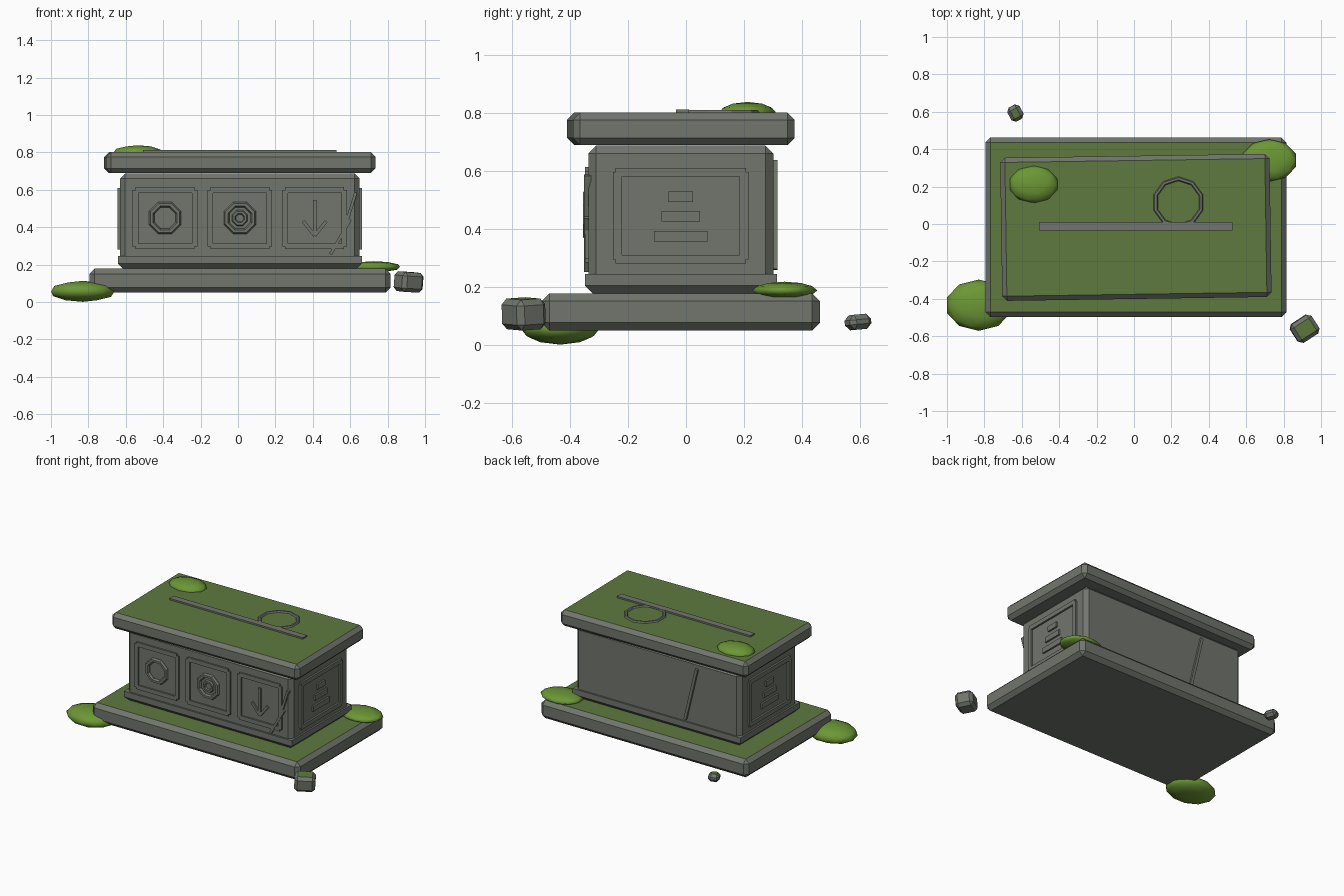
import bpy, bmesh, math
from mathutils import Matrix, Vector, Euler

if "Cube" in bpy.data.objects:
    bpy.data.objects.remove(bpy.data.objects["Cube"])

CX, CY = 0.01, -0.018          # centre of the altar


def material(name, rgb):
    m = bpy.data.materials.new(name)
    m.diffuse_color = (*rgb, 1)
    m.use_nodes = True
    m.node_tree.nodes["Principled BSDF"].inputs["Base Color"].default_value = m.diffuse_color
    return m


STONE = material("grey stone", (0.165, 0.182, 0.152))
TOP = material("mossy stone top", (0.115, 0.195, 0.050))
MOSS = material("bright moss", (0.150, 0.310, 0.036))


def finish(name, bm, mats, mossy_top=False, smooth=False):
    bmesh.ops.recalc_face_normals(bm, faces=bm.faces)
    for f in bm.faces:
        f.smooth = smooth
        f.normal_update()
        if mossy_top and f.normal.z > 0.85:
            f.material_index = 1
    me = bpy.data.meshes.new(name)
    bm.to_mesh(me)
    bm.free()
    for m in mats:
        me.materials.append(m)
    ob = bpy.data.objects.new(name, me)
    bpy.context.collection.objects.link(ob)
    return ob


def box(name, centre, size, bevel=0.0, rot=(0, 0, 0), mossy_top=False):
    bm = bmesh.new()
    bmesh.ops.create_cube(bm, size=1)
    bmesh.ops.scale(bm, vec=size, verts=bm.verts)
    if bevel:
        bmesh.ops.bevel(bm, geom=bm.edges[:], offset=bevel, segments=1,
                        affect='EDGES', profile=0.5)
    bm.transform(Matrix.Translation(centre) @ Euler(rot).to_matrix().to_4x4())
    return finish(name, bm, [STONE, TOP], mossy_top)


def ring(name, centre, major, minor, sides, rot=(0, 0, 0), phase=0.0, tube=6):
    bm = bmesh.new()
    rows = []
    for i in range(sides):
        a = 2 * math.pi * i / sides + phase
        row = []
        for j in range(tube):
            b = 2 * math.pi * j / tube
            r = major + minor * math.cos(b)
            row.append(bm.verts.new((r * math.cos(a), r * math.sin(a), minor * math.sin(b))))
        rows.append(row)
    for i in range(sides):
        p, q = rows[i], rows[(i + 1) % sides]
        for j in range(tube):
            k = (j + 1) % tube
            bm.faces.new((p[j], q[j], q[k], p[k]))
    bm.transform(Matrix.Translation(centre) @ Euler(rot).to_matrix().to_4x4())
    return finish(name, bm, [STONE])


def moss(name, centre, radii):
    bm = bmesh.new()
    bmesh.ops.create_icosphere(bm, subdivisions=2, radius=1)
    bmesh.ops.scale(bm, vec=radii, verts=bm.verts)
    bmesh.ops.translate(bm, vec=centre, verts=bm.verts)
    return finish(name, bm, [MOSS], smooth=True)


def strip(name, a, b, y, width=0.018, depth=0.02):
    """Thin bar on a front or back wall between two (x, z) points."""
    dx, dz = b[0] - a[0], b[1] - a[1]
    return box(name, ((a[0] + b[0]) / 2, y, (a[1] + b[1]) / 2),
               (math.hypot(dx, dz), depth, width), rot=(0, -math.atan2(dz, dx), 0))


# main blocks
box("base_slab", (CX, CY, 0.114), (1.61, 0.96, 0.128), 0.027, mossy_top=True)
box("body", (CX, CY, 0.432), (1.28, 0.638, 0.51), 0.027)
box("lid_slab", (CX, CY, 0.745), (1.44, 0.765, 0.112), 0.025,
    rot=(0, 0, math.radians(0.85)), mossy_top=True)

# moulding round the foot of the body, chamfered underneath
bm = bmesh.new()
bmesh.ops.create_cube(bm, size=1)
bmesh.ops.scale(bm, vec=(1.304, 0.662, 0.07), verts=bm.verts)
bmesh.ops.bevel(bm, geom=[e for e in bm.edges if all(v.co.z < 0 for v in e.verts)],
                offset=0.03, segments=1, affect='EDGES', profile=0.5)
bmesh.ops.translate(bm, vec=(CX, CY, 0.21), verts=bm.verts)
finish("foot_moulding", bm, [STONE])

# front panels: four raised bars each
FY = CY - 0.319
PZ = 0.449
for i in range(3):
    x = CX + (i - 1) * 0.40
    for s in (-1, 1):
        box(f"front_frame_{i}_rail", (x, FY, PZ + s * 0.15), (0.315, 0.022, 0.03))
        box(f"front_frame_{i}_post", (x + s * 0.158, FY, PZ), (0.03, 0.022, 0.302))

# carved symbols on the front
face = (math.pi / 2, 0, 0)
ph = math.pi / 8
ring("left_symbol_ring", (CX - 0.40, FY - 0.004, PZ), 0.077, 0.016, 8, face, ph)
ring("middle_symbol_ring", (CX, FY - 0.004, PZ), 0.077, 0.016, 8, face, ph)
ring("middle_symbol_core", (CX, FY - 0.002, PZ), 0.033, 0.012, 8, face, ph)
ax = CX + 0.40
strip("arrow_shaft", (ax, 0.545), (ax, 0.355), FY - 0.002)
for s in (-1, 1):
    strip("arrow_barb", (ax + s * 0.062, 0.432), (ax, 0.355), FY - 0.002)

# end panels with three stacked bars, both ends
for side, s in (("right", 1), ("left", -1)):
    ex = CX + s * 0.64
    for t in (-1, 1):
        box(f"{side}_frame_rail", (ex, CY, 0.445 + t * 0.15), (0.026, 0.45, 0.03))
        box(f"{side}_frame_post", (ex, CY + t * 0.218, 0.445), (0.026, 0.03, 0.302))
    for w, z in ((0.083, 0.511), (0.134, 0.443), (0.184, 0.375)):
        box(f"{side}_symbol_bar", (ex, CY, z), (0.024, w, 0.036))

# raised cracks
strip("front_crack_upper", (0.63, 0.585), (0.575, 0.41), FY - 0.003, 0.016, 0.024)
strip("front_crack_lower", (0.60, 0.44), (0.495, 0.255), FY - 0.003, 0.016, 0.024)
strip("back_crack", (-0.30, 0.635), (-0.21, 0.26), CY + 0.321, 0.02, 0.024)

# lid carvings
box("lid_bar", (CX, -0.012, 0.802), (1.035, 0.046, 0.02))
ring("lid_ring", (0.237, 0.115, 0.800), 0.127, 0.012, 10, phase=math.pi / 10)

# moss cushions
moss("moss_ground", (-0.83, -0.434, 0.057), (0.178, 0.137, 0.056))
moss("moss_lid", (-0.537, 0.212, 0.798), (0.135, 0.101, 0.040))
moss("moss_base", (0.723, 0.340, 0.188), (0.150, 0.113, 0.030))

# fallen stones
box("large_rubble", (0.912, -0.56, 0.107), (0.134, 0.118, 0.106), 0.02,
    rot=(0.06, 0.05, math.radians(33)), mossy_top=True)
box("small_rubble", (-0.634, 0.593, 0.079), (0.073, 0.084, 0.052), 0.018,
    rot=(0.08, -0.05, math.radians(28)), mossy_top=True)
